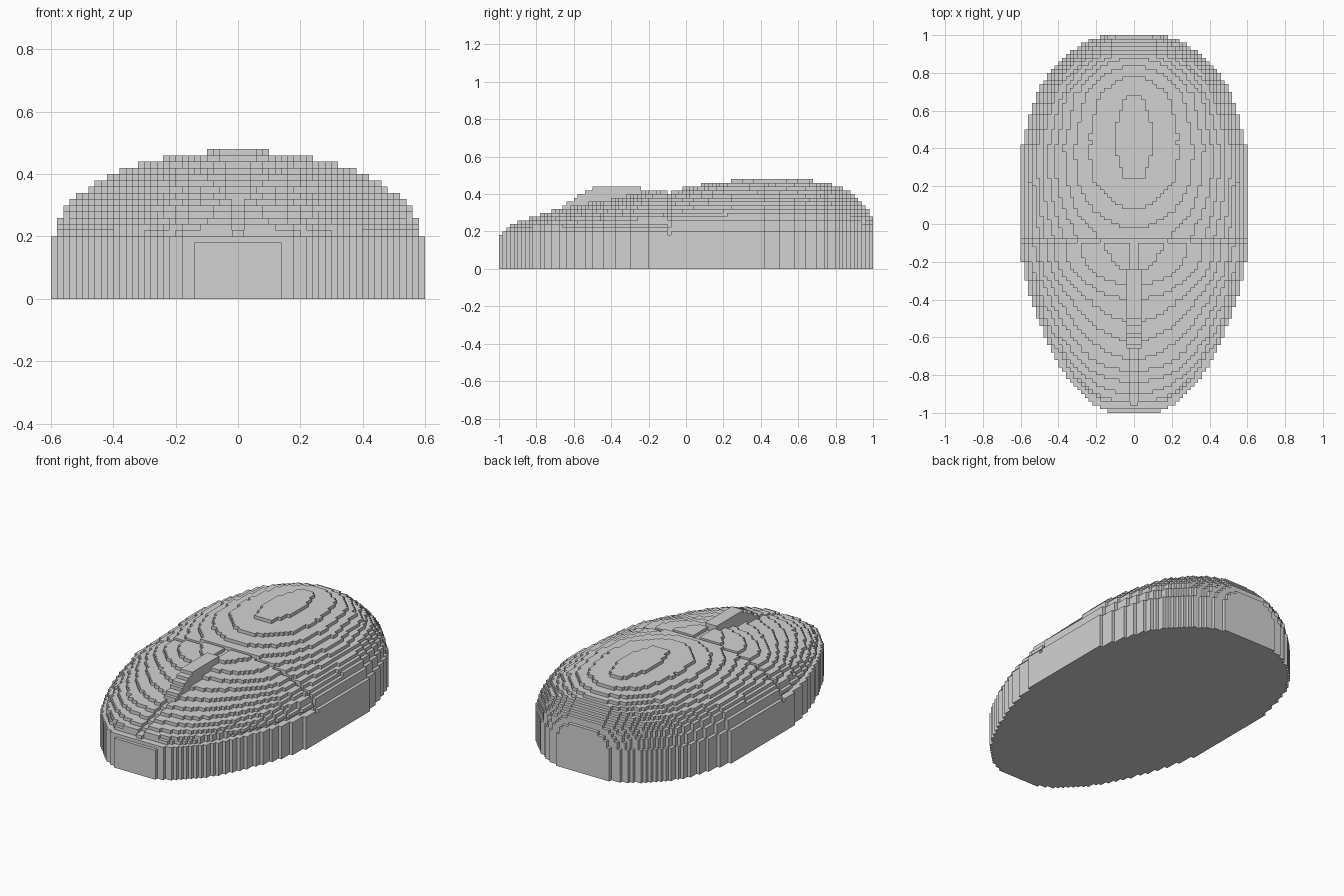
import bpy, bmesh, math

S = 0.02  # block size

cube = bpy.data.objects.get("Cube")
if cube:
    bpy.data.objects.remove(cube, do_unlink=True)

grey = bpy.data.materials.new("light_grey")
grey.use_nodes = True
grey.diffuse_color = (0.65, 0.65, 0.65, 1)
grey.node_tree.nodes["Principled BSDF"].inputs["Base Color"].default_value = (0.65, 0.65, 0.65, 1)

# Half width of the plan outline, and crown height, along the length
WIDTH = [(-1, .12), (-.98, .17), (-.95, .22), (-.88, .3), (-.74, .4), (-.6, .47),
         (-.5, .51), (-.41, .54), (-.26, .58), (-.16, .6), (.38, .6), (.46, .58),
         (.61, .54), (.72, .5), (.81, .44), (.86, .4), (.91, .34), (.95, .28),
         (.98, .21), (1, .14)]
CROWN = [(-1, .17), (-.98, .21), (-.95, .24), (-.9, .262), (-.84, .28), (-.72, .32),
         (-.62, .34), (-.52, .36), (-.4, .38), (-.24, .422), (-.1, .43), (-.02, .44),
         (.08, .46), (.24, .481), (.46, .486), (.68, .481), (.78, .46), (.84, .44),
         (.88, .42), (.93, .38), (.97, .34), (1, .28)]


def interp(points, t):
    for (a, u), (b, v) in zip(points, points[1:]):
        if t <= b:
            return u + (v - u) * (t - a) / (b - a)
    return points[-1][1]


def build_blocks(name, cells):
    """Skin a set of block cells with only its exposed faces."""
    bm = bmesh.new()
    verts = {}

    def vert(p):
        if p not in verts:
            verts[p] = bm.verts.new([c * S for c in p])
        return verts[p]

    for cell in cells:
        for axis in range(3):
            for side in (0, 1):
                near = list(cell)
                near[axis] += 2 * side - 1
                if tuple(near) in cells:
                    continue
                loop = []
                for a, b in ((0, 0), (1, 0), (1, 1), (0, 1)):
                    p = list(cell)
                    p[axis] += side
                    p[(axis + 1) % 3] += a
                    p[(axis + 2) % 3] += b
                    loop.append(vert(tuple(p)))
                bm.faces.new(loop if side else loop[::-1])
    bmesh.ops.dissolve_limit(bm, angle_limit=math.radians(1), verts=bm.verts[:], edges=bm.edges[:])
    mesh = bpy.data.meshes.new(name)
    bm.to_mesh(mesh)
    bm.free()
    mesh.materials.append(grey)
    obj = bpy.data.objects.new(name, mesh)
    bpy.context.collection.objects.link(obj)
    return obj


# Domed body: elliptical cross-section over an upright wall
body = set()
for j in range(-50, 50):
    y = (j + 0.5) * S
    half = round(interp(WIDTH, y) / S)
    crown = interp(CROWN, y)
    rim = min(0.2, crown)
    for i in range(half):
        arc = math.sqrt(1 - ((i + 1) / half) ** 2) if half > i + 1 else 0
        top = int((rim + (crown - rim) * arc) / S + 0.01)
        # Seam across the body, and slot between the two buttons
        if j == -5 or (i == 0 and -48 <= j < -5):
            top -= 1
        for k in range(top):
            body.update({(i, j, k), (-i - 1, j, k)})

# Thin seam under the edge of the buttons
seam = {(i, j, k) for i, j, k in body if k == 10 and j < -5
        and not {(i + 1, j, k), (i - 1, j, k), (i, j - 1, k)} <= body}
build_blocks("mouse_body", body - seam)

# Scroll wheel, sloping down at its front
wheel = set()
for j in range(-33, -12):
    top = min(22, 22 - round((-25 - j) * 0.62))
    for i in range(-2, 2):
        wheel.update((i, j, k) for k in range(11, top))
build_blocks("scroll_wheel", wheel)
